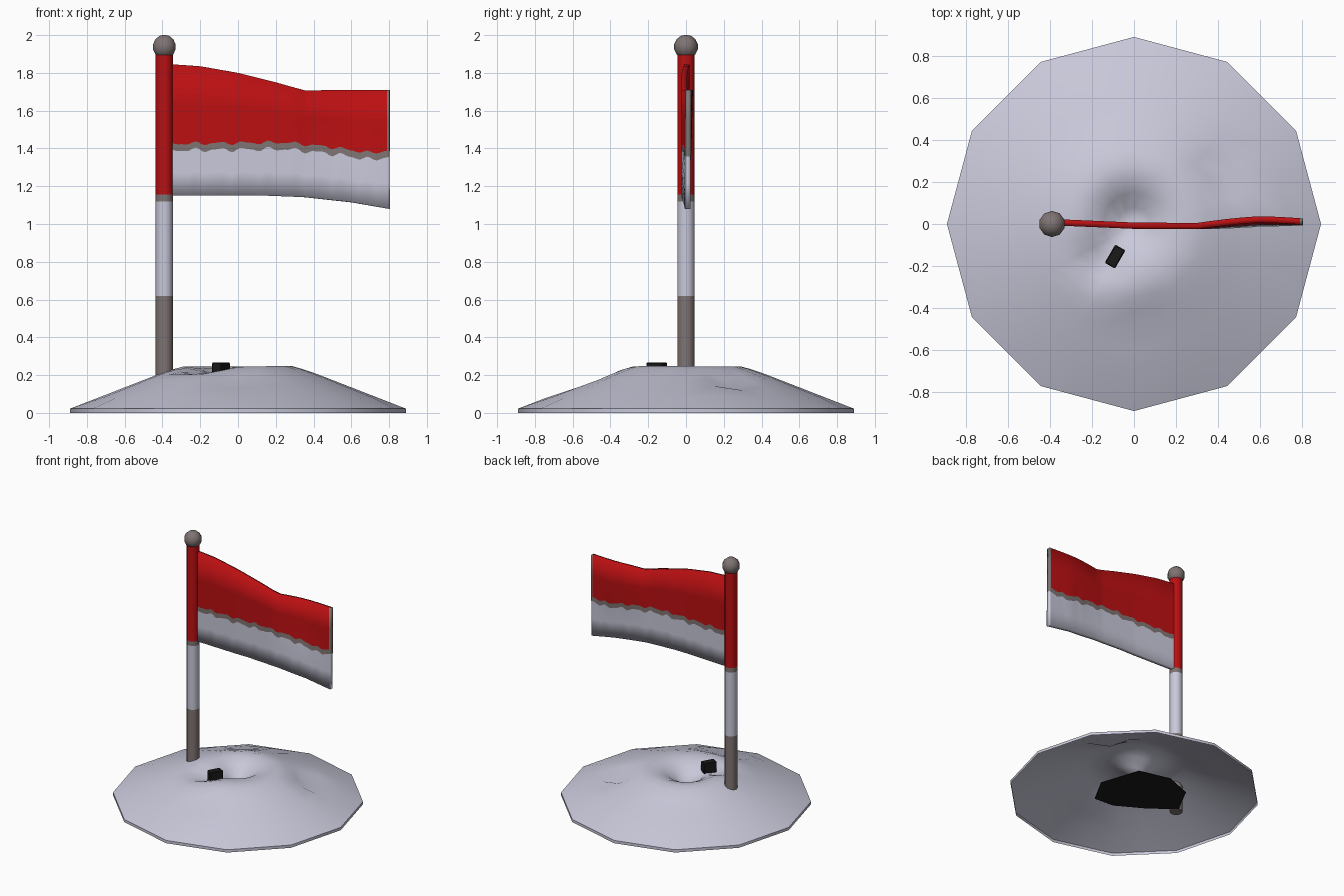
import bpy, bmesh, math
from math import sin, cos, pi, radians, exp

cube = bpy.data.objects.get("Cube")
if cube:
    bpy.data.objects.remove(cube, do_unlink=True)


def material(name, r, g, b):
    m = bpy.data.materials.new(name)
    m.use_nodes = True
    m.diffuse_color = (r, g, b, 1)
    bsdf = m.node_tree.nodes["Principled BSDF"]
    bsdf.inputs["Base Color"].default_value = (r, g, b, 1)
    bsdf.inputs["Roughness"].default_value = 0.8
    return m


red = material("red", 0.5, 0.005, 0.006)
white = material("snow_white", 0.58, 0.58, 0.7)
grey = material("warm_grey", 0.21, 0.175, 0.17)
black = material("black", 0.01, 0.01, 0.01)


def finish(name, bm, mats, angle=30):
    bmesh.ops.recalc_face_normals(bm, faces=bm.faces)
    mesh = bpy.data.meshes.new(name)
    bm.to_mesh(mesh)
    bm.free()
    for m in mats:
        mesh.materials.append(m)
    ob = bpy.data.objects.new(name, mesh)
    bpy.context.collection.objects.link(ob)
    bpy.ops.object.select_all(action='DESELECT')
    ob.select_set(True)
    bpy.context.view_layer.objects.active = ob
    bpy.ops.object.shade_smooth_by_angle(angle=radians(angle))
    return ob


def interp(points, t):
    """Linear interpolation along a short list of (t, value) points."""
    for (a, va), (b, vb) in zip(points, points[1:]):
        if t <= b:
            return va + (vb - va) * max(0, t - a) / (b - a)
    return points[-1][1]


# Mound: twelve-sided hollow shell with a crater and dents
slope = [(0, .25), (.3, .247), (.42, .205), (.6, .135), (.89, .022)]
dents = [(-.02, .02, .12, .12), (-.16, -.18, .07, .11),
         (.42, .27, .06, .09), (0, -.5, .02, .12), (-.28, .45, .015, .1)]


def ground(x, y):
    z = interp(slope, math.hypot(x, y))
    for cx, cy, depth, size in dents:
        z -= depth * exp(-((x - cx) ** 2 + (y - cy) ** 2) / size ** 2)
    return z


bm = bmesh.new()
rings = []
SEG = 24
for r in (.89, .89, .74, .6, .5, .42, .35, .29, .22, .15, .08):
    ring = []
    for i in range(SEG):
        a = 2 * pi * i / SEG
        rr = r * (cos(pi / 12) if i % 2 else 1)
        x, y = rr * cos(a), rr * sin(a)
        z = ground(x, y) if rings else 0
        ring.append(bm.verts.new((x, y, .022 if len(rings) == 1 else z)))
    rings.append(ring)
for low, high in zip(rings, rings[1:]):
    for i in range(SEG):
        j = (i + 1) % SEG
        bm.faces.new((low[i], low[j], high[j], high[i]))
tip = bm.verts.new((0, 0, ground(0, 0)))
for i in range(SEG):
    bm.faces.new((rings[-1][i], rings[-1][(i + 1) % SEG], tip))
finish("snow_mound", bm, [white], 35)

# Dark plate under the mound
bm = bmesh.new()
outline = [(.17, -.23), (.28, -.03), (.18, .27), (-.06, .33),
           (-.27, .25), (-.38, .04), (-.2, -.1), (.01, -.22)]
plate = bm.faces.new([bm.verts.new((x, y, 0)) for x, y in outline])
ext = bmesh.ops.extrude_face_region(bm, geom=[plate])
top = [v for v in ext["geom"] if isinstance(v, bmesh.types.BMVert)]
bmesh.ops.translate(bm, verts=top, vec=(0, 0, .006))
finish("base_plate", bm, [black])

# Pole: stacked rings with a colour for each section
PX = -.39
bm = bmesh.new()
levels = [0, .62, 1.12, 1.155, 1.91]
colours = [0, 1, 0, 2]
SIDES = 12
stack = [[bm.verts.new((PX + .046 * cos(2 * pi * i / SIDES),
                        .046 * sin(2 * pi * i / SIDES), z))
          for i in range(SIDES)] for z in levels]
for k, c in enumerate(colours):
    for i in range(SIDES):
        j = (i + 1) % SIDES
        f = bm.faces.new((stack[k][i], stack[k][j],
                          stack[k + 1][j], stack[k + 1][i]))
        f.material_index = c
bm.faces.new(stack[0])
bm.faces.new(stack[-1]).material_index = 2
finish("pole", bm, [grey, white, red], 40)

# Ball on the pole
bm = bmesh.new()
bmesh.ops.create_uvsphere(bm, u_segments=10, v_segments=7, radius=.064)
bmesh.ops.translate(bm, verts=bm.verts, vec=(PX, 0, 1.938))
finish("pole_ball", bm, [grey], 40)

# Flag: waving sheet in two stripes with a ragged seam
top_edge = [(-.37, 1.847), (-.2, 1.835), (0, 1.8), (.2, 1.75),
            (.36, 1.705), (.5, 1.71), (.8, 1.71)]
low_edge = [(-.37, 1.15), (.1, 1.152), (.35, 1.142), (.6, 1.115), (.8, 1.08)]
seam = [(-.37, 1.405), (.25, 1.412), (.5, 1.385), (.7, 1.355), (.8, 1.37)]
sway = [(-.37, .008), (0, -.008), (.3, -.01), (.6, .01), (.8, .01)]

bm = bmesh.new()
cols = []
N = 64
xs = [-.37 + 1.16 * i / N for i in range(N + 1)] + [.803]
for x in xs:
    t, b, s = interp(top_edge, x), interp(low_edge, x), interp(seam, x)
    wave = .009 * sin(x * 48) + .005 * sin(x * 83 + 1)
    s1, s2 = s - .015 + wave, s + .02 + wave * .8
    zs = [b, (b + s1) / 2, s1, s2, s2 + (t - s2) / 2, t]
    y = interp(sway, x)
    fold = .012 * max(0, sin((x - .3) * 6)) if x > .3 else 0
    cols.append([bm.verts.new((x, y + fold * (k - 2) / 3, z))
                 for k, z in enumerate(zs)])
for i, (a, b) in enumerate(zip(cols, cols[1:])):
    for k in range(5):
        f = bm.faces.new((a[k], b[k], b[k + 1], a[k + 1]))
        f.material_index = 0 if k < 2 else 1 if k == 2 or i == N else 2
flag = finish("flag", bm, [white, grey, red], 40)
solid = flag.modifiers.new("thickness", 'SOLIDIFY')
solid.thickness = .03
solid.offset = 0

# Small dark block at the crater edge
bm = bmesh.new()
bmesh.ops.create_cube(bm, size=1)
bmesh.ops.scale(bm, verts=bm.verts, vec=(.1, .056, .11))
bmesh.ops.bevel(bm, geom=bm.edges[:], offset=.005, segments=1, affect='EDGES')
block = finish("block", bm, [black])
block.location = (-.09, -.155, .212)
block.rotation_euler = (0, 0, radians(60))
